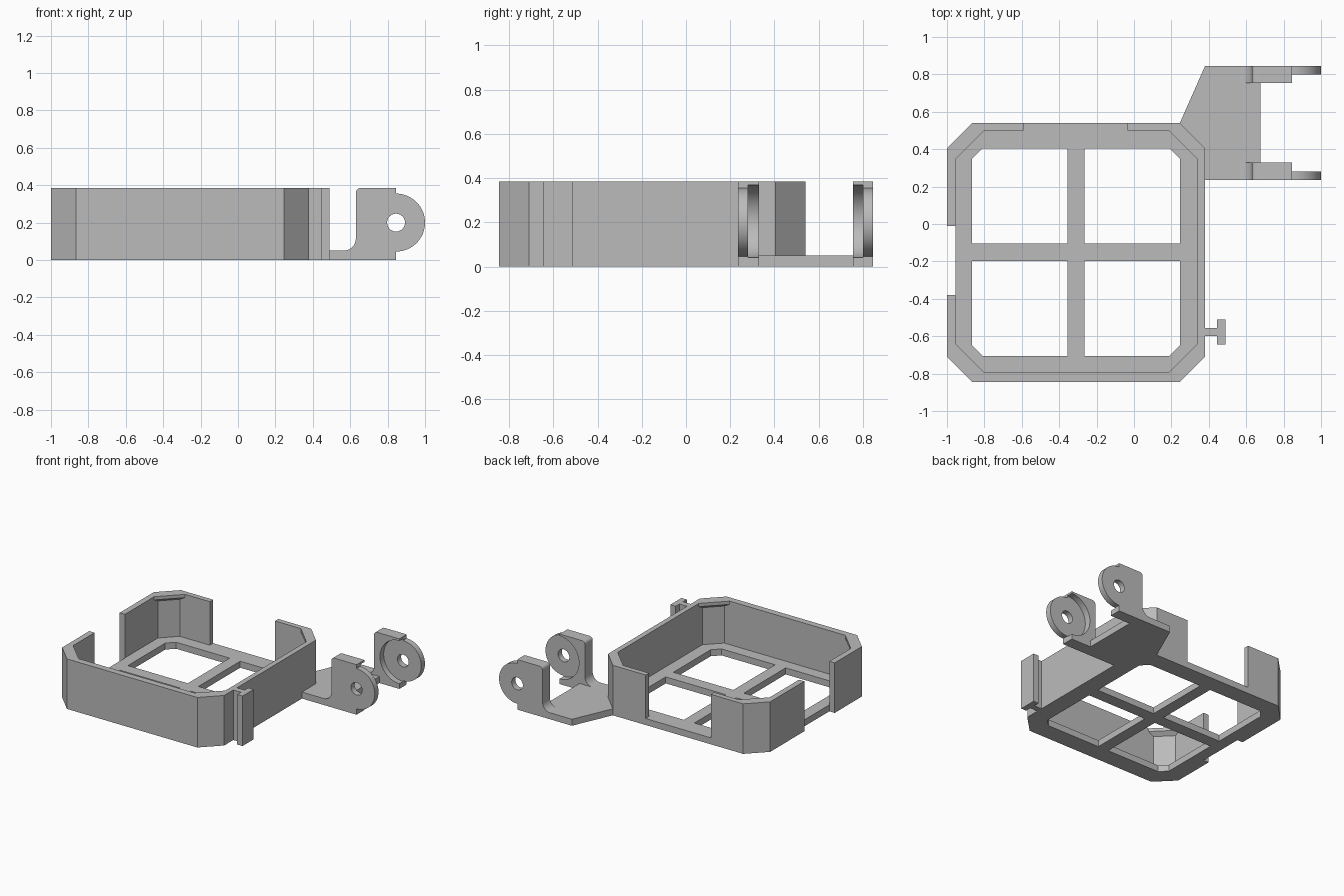
import bpy, bmesh
from math import sin, cos, radians

if "Cube" in bpy.data.objects:
    bpy.data.objects.remove(bpy.data.objects["Cube"])

grey = bpy.data.materials.new("plain grey")
grey.diffuse_color = (0.5, 0.5, 0.5, 1)
grey.use_nodes = True
grey.node_tree.nodes["Principled BSDF"].inputs["Base Color"].default_value = grey.diffuse_color


def finish(name, bm):
    bmesh.ops.recalc_face_normals(bm, faces=bm.faces[:])
    me = bpy.data.meshes.new(name)
    bm.to_mesh(me)
    bm.free()
    me.materials.append(grey)
    ob = bpy.data.objects.new(name, me)
    bpy.context.collection.objects.link(ob)
    return ob


def loft(name, loops):
    """Closed solid through a stack of equal-length 3D loops."""
    bm = bmesh.new()
    rings = [[bm.verts.new(p) for p in loop] for loop in loops]
    for a, b in zip(rings, rings[1:]):
        for i in range(len(a)):
            j = (i + 1) % len(a)
            bm.faces.new((a[i], a[j], b[j], b[i]))
    bm.faces.new(rings[0])
    bm.faces.new(rings[-1])
    return finish(name, bm)


def prism_z(name, pts, z0, z1):
    return loft(name, [[(x, y, z) for x, y in pts] for z in (z0, z1)])


def prism_y(name, pts, y0, y1):
    return loft(name, [[(x, y, z) for x, z in pts] for y in (y0, y1)])


def rect(x0, x1, y0, y1):
    return [(x0, y0), (x1, y0), (x1, y1), (x0, y1)]


def octagon(x0, x1, y0, y1, c):
    return [(x0 + c, y0), (x1 - c, y0), (x1, y0 + c), (x1, y1 - c),
            (x1 - c, y1), (x0 + c, y1), (x0, y1 - c), (x0, y0 + c)]


def arc(cx, cz, r, a0, a1, n):
    return [(cx + r * cos(radians(a0 + (a1 - a0) * i / n)),
             cz + r * sin(radians(a0 + (a1 - a0) * i / n))) for i in range(n + 1)]


def combine(ob, other, operation):
    mod = ob.modifiers.new("bool", 'BOOLEAN')
    mod.operation, mod.object, mod.solver = operation, other, 'EXACT'
    bpy.context.view_layer.objects.active = ob
    bpy.ops.object.modifier_apply(modifier=mod.name)
    bpy.data.objects.remove(other)


H, T = 0.385, 0.05   # overall height, floor thickness

# Tray: chamfered box whose inner corners carry a small lip near the rim
outer = (-1, 0.38, -0.845, 0.54, 0.135)
inner = (-0.955, 0.34, -0.795, 0.50)
levels = [(outer, 0), (outer, H), (inner + (0.155,), H), (inner + (0.155,), 0.36),
          (inner + (0.11,), 0.335), (inner + (0.11,), T)]
tray = loft("tray", [[(x, y, z) for x, y in octagon(*o)] for o, z in levels])

# Four floor windows, each with its outside corner chamfered
cx, cy, c = -0.31, -0.15, 0.055
for sx in (-1, 1):
    for sy in (-1, 1):
        x0, x1 = cx + sx * 0.045, cx + sx * 0.555
        y0, y1 = cy + sy * 0.047, cy + sy * 0.555
        pts = [(x0, y0), (x1, y0), (x1, y1 - sy * c), (x1 - sx * c, y1), (x0, y1)]
        combine(tray, prism_z("window_cutter", pts, -0.1, 0.2), 'DIFFERENCE')

# Openings in the back wall (above floor) and left wall (through floor edge)
combine(tray, prism_z("back_cutter", rect(-0.59, -0.035, 0.49, 0.6), T, 0.5), 'DIFFERENCE')
combine(tray, prism_z("left_cutter", rect(-1.1, -0.954, -0.38, -0.01), -0.1, 0.5), 'DIFFERENCE')

# T-shaped clip rail on the right wall
prism_z("clip_rail", [(0.38, -0.60), (0.445, -0.60), (0.445, -0.645), (0.49, -0.645),
                      (0.49, -0.51), (0.445, -0.51), (0.445, -0.555), (0.38, -0.555)], 0, H)

# Hinge plate beside the back right corner
prism_z("hinge_plate", [(0.245, 0.54), (0.38, 0.845), (0.675, 0.845), (0.675, 0.235),
                        (0.38, 0.235), (0.38, 0.405)], 0, T)

# Hinge ears: thin outer layer with a pierced disc, inner layer with a round recess
px, pz = 0.845, 0.2
stem = (arc(0.565, 0.115, 0.065, -90, 0, 10) + arc(0.655, 0.36, 0.025, 180, 90, 6)
        + [(px, H)])
foot = [(px, 0), (0.675, 0), (0.675, T)]
disc = stem + arc(px, pz, 0.155, 90, -90, 32) + foot
recess = stem + arc(px, 0.205, 0.165, 90, 270, 32) + foot
for name, y_out, y_mid, y_in in (("front_ear", 0.235, 0.28, 0.33),
                                 ("back_ear", 0.845, 0.80, 0.755)):
    ear = prism_y(name, disc, y_out, y_mid)
    combine(ear, prism_y("recess_layer", recess, y_mid, y_in), 'UNION')
    hole = arc(px, pz, 0.048, 0, 345, 23)
    combine(ear, prism_y("hole_cutter", hole, y_out - 0.2, y_out + 0.2), 'DIFFERENCE')
    bpy.ops.object.select_all(action='DESELECT')
    ear.select_set(True)
    bpy.context.view_layer.objects.active = ear
    bpy.ops.object.shade_smooth_by_angle(angle=radians(30))
